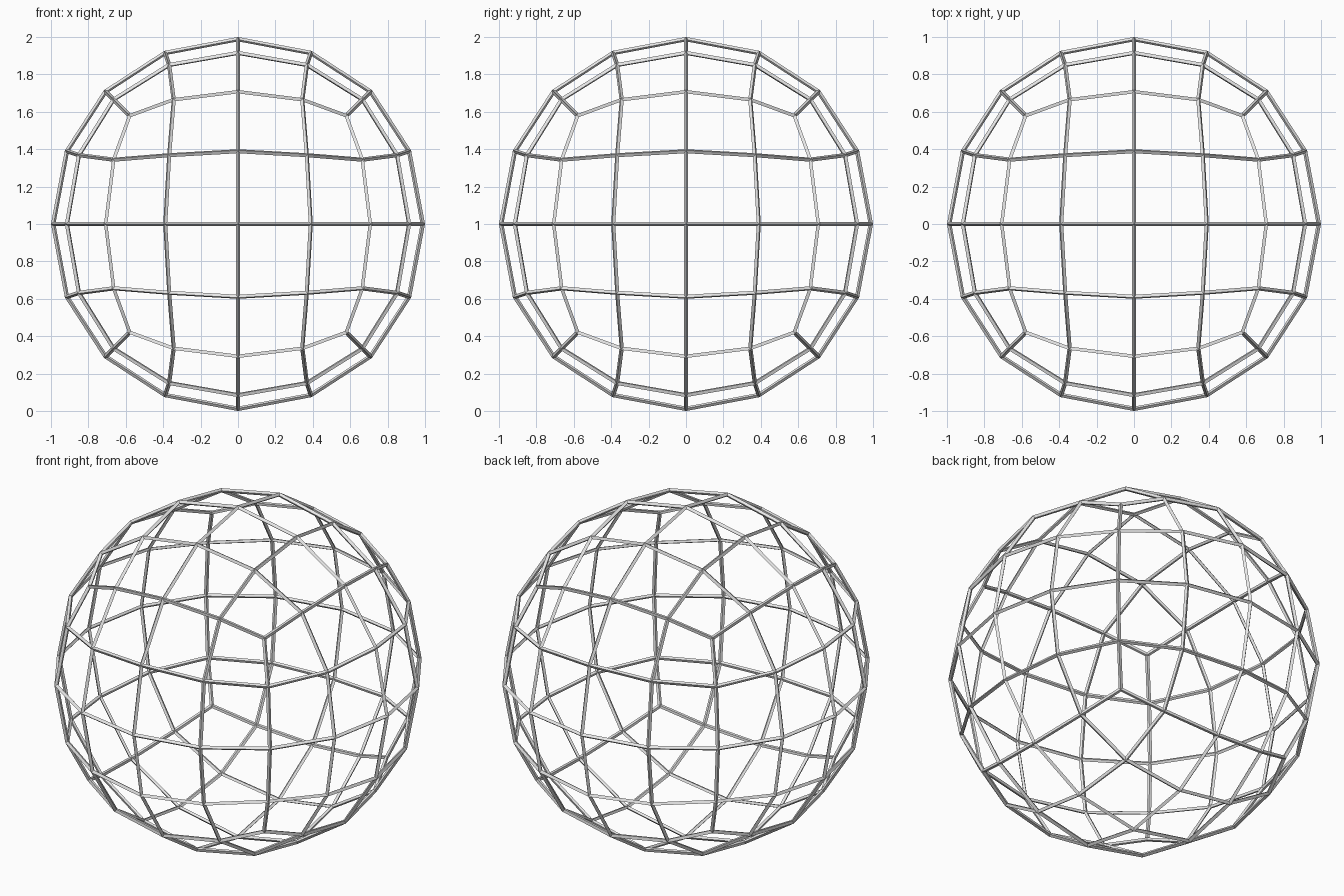
import bpy

old = bpy.data.objects.get("Cube")
if old:
    bpy.data.objects.remove(old, do_unlink=True)

# Light grey wire material
grey = bpy.data.materials.new("light grey")
grey.use_nodes = True
colour = (0.8, 0.8, 0.8, 1)
grey.diffuse_color = colour
grey.node_tree.nodes["Principled BSDF"].inputs["Base Color"].default_value = colour

# Flat-shaded cube that becomes a ball of quads
bpy.ops.mesh.primitive_cube_add(size=2.326, location=(0, 0, 1))
ball = bpy.context.object
ball.name = "wire_sphere"
ball.data.name = "wire_sphere"
ball.data.materials.append(grey)

# Four by four quads per side
subdivide = ball.modifiers.new("subdivide", 'SUBSURF')
subdivide.levels = subdivide.render_levels = 2

# Pull the rounded cube halfway to a true sphere
rounding = ball.modifiers.new("rounding", 'CAST')
rounding.cast_type = 'SPHERE'
rounding.factor = 0.5
rounding.use_radius_as_size = False
rounding.size = 1

# Turn the edges into thin bars
wires = ball.modifiers.new("wires", 'WIREFRAME')
wires.thickness = 0.0233
wires.offset = 0
wires.use_replace = True
wires.use_even_offset = True
